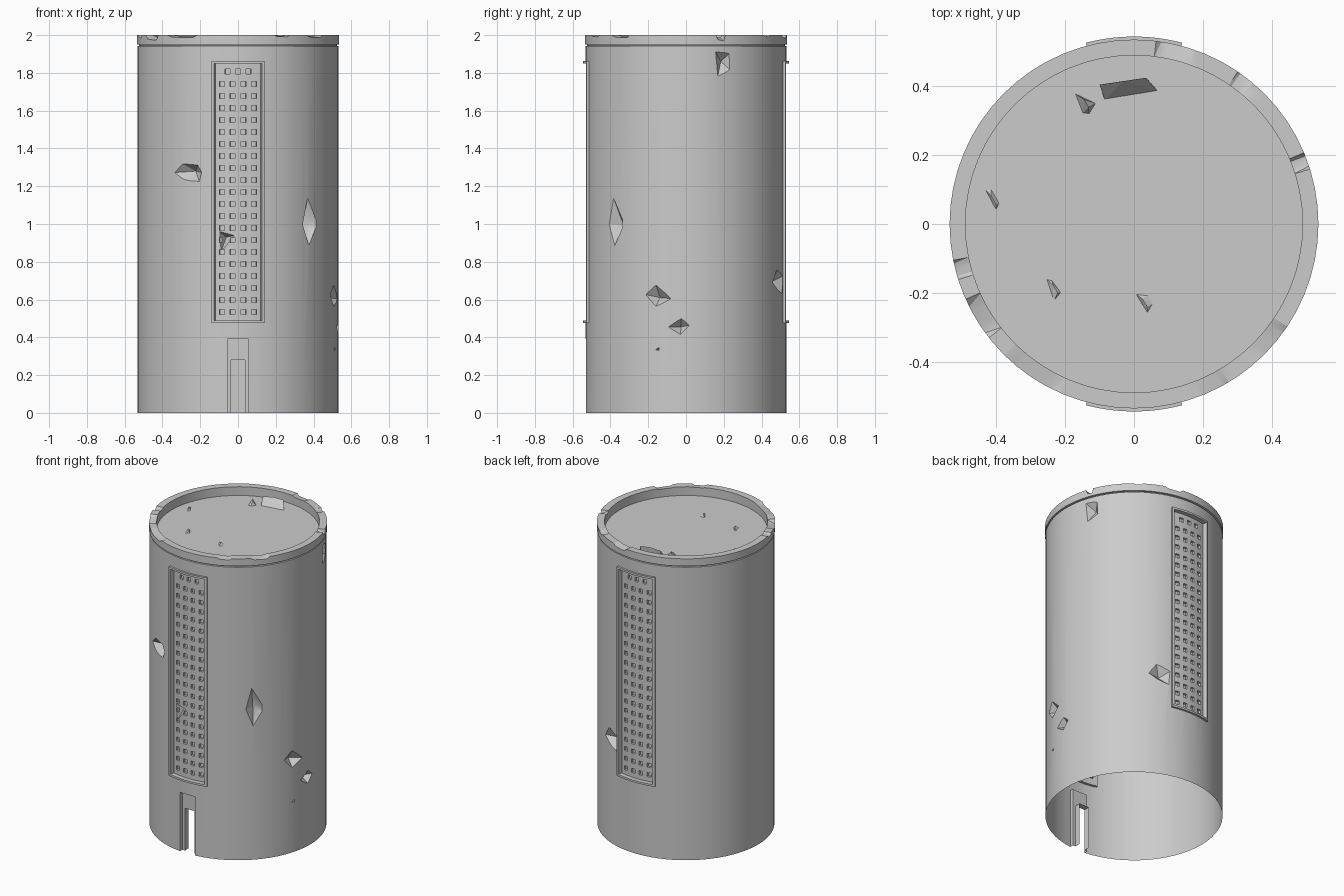
import bpy, bmesh, math
from mathutils import Vector

if "Cube" in bpy.data.objects:
    bpy.data.objects.remove(bpy.data.objects["Cube"])

R = 0.532          # wall radius
SEG = 64


def pt(r, a, z):
    # polar point, angle 0 faces the front (-y)
    return Vector((r * math.sin(a), -r * math.cos(a), z))


def finish(bm, name, smooth=True):
    bmesh.ops.recalc_face_normals(bm, faces=bm.faces[:])
    me = bpy.data.meshes.new(name)
    bm.to_mesh(me)
    bm.free()
    ob = bpy.data.objects.new(name, me)
    bpy.context.collection.objects.link(ob)
    if smooth:
        shade(ob)
    return ob


def shade(ob):
    bpy.ops.object.select_all(action='DESELECT')
    ob.select_set(True)
    bpy.context.view_layer.objects.active = ob
    bpy.ops.object.shade_smooth_by_angle(angle=math.radians(25))


def skin(bm, rings, closed_loop=False):
    # join successive vertex rings with quads, cap both ends
    vs = [[bm.verts.new(p) for p in ring] for ring in rings]
    n = len(vs[0])
    for a, b in zip(vs, vs[1:]):
        for i in range(n):
            bm.faces.new((a[i], a[(i + 1) % n], b[(i + 1) % n], b[i]))
    bm.faces.new(vs[0][::-1])
    bm.faces.new(vs[-1])


def arc_block(bm, a0, a1, r0, r1, z0, z1, n=8):
    rings = []
    for i in range(n + 1):
        a = a0 + (a1 - a0) * i / n
        rings.append([pt(r0, a, z0), pt(r1, a, z0), pt(r1, a, z1), pt(r0, a, z1)])
    skin(bm, rings)


def box(bm, x0, x1, y0, y1, z0, z1):
    skin(bm, [[Vector((x, y, z)) for x, y in ((x0, y0), (x1, y0), (x1, y1), (x0, y1))]
              for z in (z0, z1)])


def hull(bm, points):
    vs = [bm.verts.new(p) for p in points]
    res = bmesh.ops.convex_hull(bm, input=vs)
    loose = [v for v in vs if v.is_valid and not v.link_faces]
    bmesh.ops.delete(bm, geom=loose, context='VERTS')


# tower shell: solid turned profile, opened underneath after cutting
bm = bmesh.new()
profile = [(R, 0), (R, 1.942), (0.524, 1.944), (0.524, 1.949), (0.536, 1.951),
           (0.536, 2.0), (0.49, 2.0), (0.49, 1.942)]
skin(bm, [[pt(r, 2 * math.pi * i / SEG, z) for i in range(SEG)] for r, z in profile])
tower = finish(bm, "tower_shell", False)

# cutter 1: panel pockets and door recess
bm = bmesh.new()
for c in (0, math.pi):
    arc_block(bm, c - 0.237, c + 0.237, 0.515, 0.58, 0.49, 1.85)
box(bm, -0.055, 0.055, -0.6, -0.505, -0.1, 0.39)
recess = finish(bm, "recess_cutter", False)

# cutter 2: rows of small windows and the doorway
bm = bmesh.new()
spots = [(x, 0.534 + 0.0635 * k) for k in range(20) for x in (-0.0855, -0.0285, 0.0285, 0.0855)]
spots += [(x, 1.808) for x in (-0.056, 0, 0.056)]
for c in (0, math.pi):
    for x, z in spots:
        a = c + math.asin(x / 0.515)
        arc_block(bm, a - 0.026, a + 0.026, 0.5, 0.55, z - 0.0135, z + 0.0135, 1)
box(bm, -0.036, 0.036, -0.6, -0.465, -0.1, 0.28)
openings = finish(bm, "window_cutter", False)

# cutter 3: chips knocked out of the wall: angle, z, outline, apex offset, depth
chips = [
    (-0.534, 1.27, [(-.1, 0), (-.03, .05), (.07, .045), (.1, .0), (.08, -.055), (-.02, -.04)], (.02, .01), .06),
    (0.80, 1.0, [(-.06, 0), (-.02, .15), (.05, .03), (.05, -.02), (-.01, -.12)], (.0, -.01), .06),
    (-0.113, 0.91, [(-.04, -.09), (-.05, .06), (.06, .03), (.0, -.03)], (-.01, .02), .07),
    (1.284, 0.62, [(-.08, .01), (-.01, .065), (.09, -.015), (-.01, -.06)], (.0, -.01), .05),
    (1.495, 0.455, [(-.065, .0), (.015, .05), (.065, .01), (.01, -.045)], (.01, 0), .05),
    (1.284, 0.335, [(-.02, 0), (.015, .02), (.015, -.01)], (0, 0), .015),
    (2.75, 0.69, [(-.09, .0), (-.03, .075), (.07, .04), (.06, -.07), (-.02, -.04)], (0, 0), .05),
    (1.938, 1.86, [(-.045, .06), (.045, .05), (.05, -.05), (-.03, -.09)], (.01, .0), .045),
]
bm = bmesh.new()
for a, z, outline, (ax, az), depth in chips:
    side = Vector((math.cos(a), math.sin(a), 0))
    pts = [pt(R + 0.012, a, z + v * 1.12) + side * u * 1.12 for u, v in outline]
    pts.append(pt(R - depth, a, z + az) + side * ax)
    hull(bm, pts)
chip_cut = finish(bm, "chip_cutter", False)

# cutter 4: broken notches along the rim: angle, half width, depth
notches = [(2.91, .12, .02), (2.49, .06, .012), (1.92, .05, .04), (.86, .13, .018),
           (.45, .10, .012), (-.6, .2, .018), (-1.03, .13, .035), (-1.32, .06, .02)]
bm = bmesh.new()
for a, w, d in notches:
    pts = []
    for r, f in ((0.475, 0.15), (0.56, 1.0)):
        pts += [pt(r, a - w, 2.004), pt(r, a + w, 2.004), pt(r, a - w, 2.02), pt(r, a + w, 2.02),
                pt(r, a - w * .45, 2 - d * f * .8), pt(r, a + w * .6, 2 - d * f)]
    hull(bm, pts)
rim_cut = finish(bm, "rim_cutter", False)

# cut everything, then remove helpers
bpy.context.view_layer.objects.active = tower
for cutter in (recess, openings, chip_cut, rim_cut):
    cutter.hide_render = True
    mod = tower.modifiers.new("cut", 'BOOLEAN')
    mod.operation = 'DIFFERENCE'
    mod.solver = 'EXACT'
    mod.object = cutter
    bpy.ops.object.modifier_apply(modifier=mod.name)
    bpy.data.objects.remove(cutter)

# open the underside and the doorway
bm = bmesh.new()
bm.from_mesh(tower.data)
gone = []
for f in bm.faces:
    c = f.calc_center_median()
    under = all(v.co.z < 0.001 for v in f.verts)
    doorway = all(abs(v.co.y + 0.465) < 0.001 and v.co.z < 0.281 and abs(v.co.x) < 0.037 for v in f.verts)
    if under or doorway:
        gone.append(f)
bmesh.ops.delete(bm, geom=gone, context='FACES')
bm.to_mesh(tower.data)
bm.free()
shade(tower)

# raised curved frames round both window panels
for c, name in ((0, "front_panel_frame"), (math.pi, "back_panel_frame")):
    bm = bmesh.new()
    o, i = 0.26, 0.235
    for z0, z1 in ((0.477, 0.49), (1.85, 1.863)):
        arc_block(bm, c - o, c + o, 0.515, 0.545, z0, z1)
    for s in (-1, 1):
        a0, a1 = sorted((s * i, s * o))
        arc_block(bm, c + a0, c + a1, 0.515, 0.545, 0.49, 1.85, 1)
    finish(bm, name)

# roof rubble: slanted slab and small shards
bm = bmesh.new()
F = 1.938
hull(bm, [(-.085, .36, F), (.07, .385, F), (-.09, .40, F), (.04, .42, F),
          (-.1, .405, F + .045), (.035, .425, F + .05), (-.03, .415, F + .055)])
finish(bm, "roof_slab", False)

bm = bmesh.new()
shards = [((-.14, .35), [(-.033, .03), (.03, .0), (.01, -.032), (-.01, -.03)], .035),
          ((-.41, .07), [(-.027, .035), (-.005, .035), (.022, -.01), (.01, -.035)], .015),
          ((-.23, -.19), [(-.03, .035), (-.01, .03), (.02, -.01), (-.005, -.04)], .015),
          ((.03, -.23), [(-.03, .03), (.015, .025), (.03, .0), (.01, -.035)], .015)]
for (x, y), outline, h in shards:
    hull(bm, [(x + u, y + v, F) for u, v in outline] + [(x - .005, y + .012, F + h), (x + .008, y - .01, F + h * .8)])
finish(bm, "roof_shards", False)
